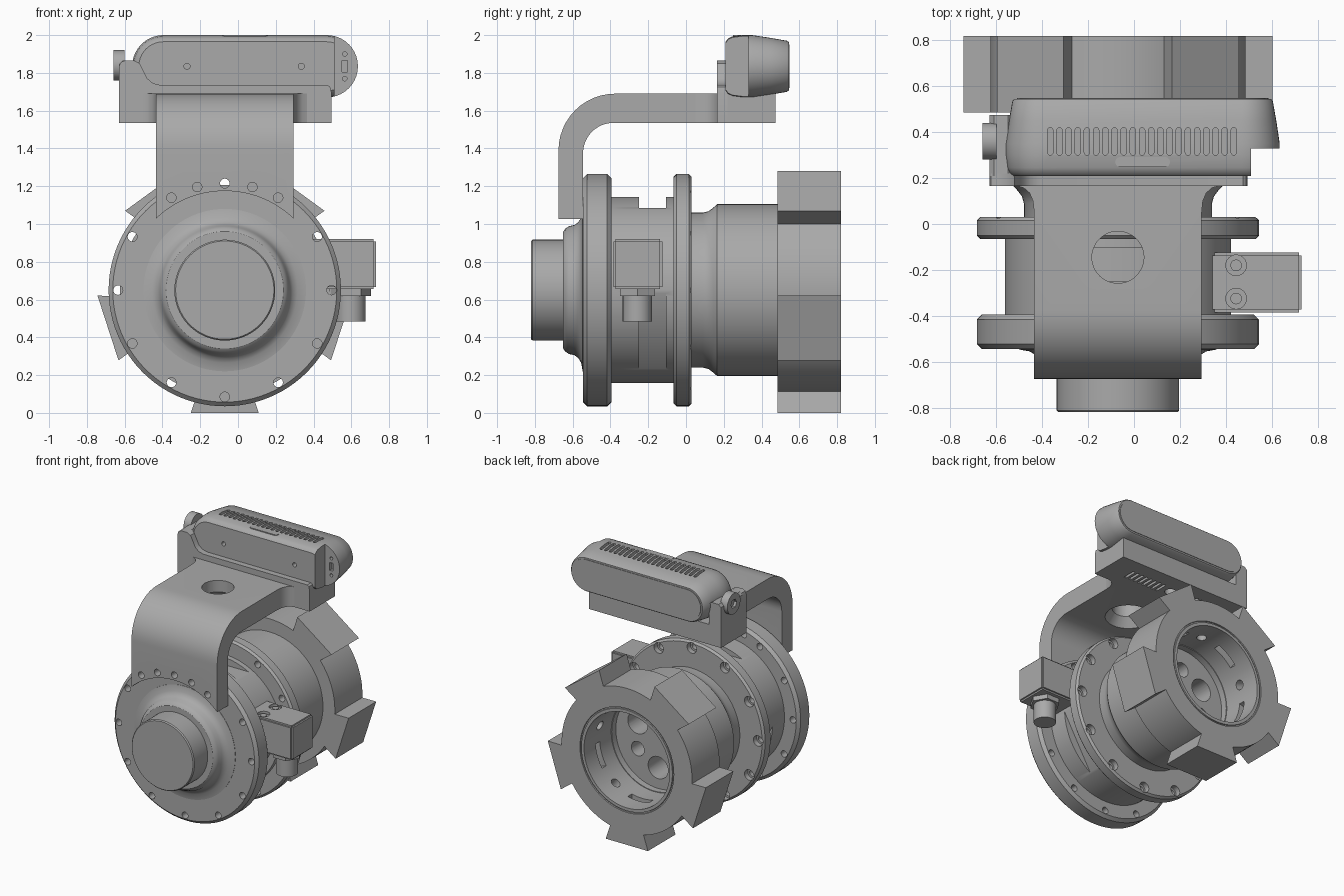
import bpy, bmesh, math
from mathutils import Matrix, Vector

cube = bpy.data.objects.get("Cube")
if cube:
    bpy.data.objects.remove(cube, do_unlink=True)

AX, AZ = -0.07, 0.65            # main axis, running along y
CENTRE = Vector((AX, 0, AZ))
parts = []

grey = bpy.data.materials.new("mid grey")
grey.use_nodes = True
grey.diffuse_color = (0.4, 0.4, 0.4, 1)
grey.node_tree.nodes["Principled BSDF"].inputs["Base Color"].default_value = (0.4, 0.4, 0.4, 1)


def polar(r, deg):
    a = math.radians(deg)
    return AX + r * math.cos(a), AZ + r * math.sin(a)


def make(name, bm, helper=False):
    bmesh.ops.recalc_face_normals(bm, faces=bm.faces)
    me = bpy.data.meshes.new(name)
    bm.to_mesh(me)
    bm.free()
    ob = bpy.data.objects.new(name, me)
    bpy.context.collection.objects.link(ob)
    ob.hide_render = helper
    if not helper:
        me.materials.append(grey)
        parts.append(ob)
    return ob


def cut(ob, bm):
    cutter = make("cutter", bm, helper=True)
    mod = ob.modifiers.new("cut", 'BOOLEAN')
    mod.operation, mod.solver, mod.object = 'DIFFERENCE', 'EXACT', cutter
    bpy.context.view_layer.update()
    dg = bpy.context.evaluated_depsgraph_get()
    me = bpy.data.meshes.new_from_object(ob.evaluated_get(dg))
    ob.modifiers.clear()
    ob.data = me
    bpy.data.objects.remove(cutter, do_unlink=True)


def prism(bm, pts, axis, lo, hi):
    # outline pts in the plane across the axis, extruded from lo to hi
    place = [lambda a, b, t: (t, a, b), lambda a, b, t: (a, t, b), lambda a, b, t: (a, b, t)][axis]
    ends = [[bm.verts.new(place(a, b, t)) for a, b in pts] for t in (lo, hi)]
    for ring in ends:
        bm.faces.new(ring)
    for i in range(len(pts)):
        j = (i + 1) % len(pts)
        bm.faces.new((ends[0][i], ends[0][j], ends[1][j], ends[1][i]))
    return ends[0] + ends[1]


def box(bm, x0, x1, y0, y1, z0, z1):
    return prism(bm, [(x0, y0), (x1, y0), (x1, y1), (x0, y1)], 2, z0, z1)


def disc(bm, a, b, r, axis, lo, hi, n=24):
    pts = [(a + r * math.cos(i * math.tau / n), b + r * math.sin(i * math.tau / n)) for i in range(n)]
    return prism(bm, pts, axis, lo, hi)


def turn(bm, verts, deg):
    bmesh.ops.rotate(bm, verts=verts, cent=CENTRE, matrix=Matrix.Rotation(math.radians(deg), 3, 'Y'))


def stadium(a0, a1, b, r, n=20):
    # capsule outline with its long direction along a
    out = []
    for c, start in ((a1, -90), (a0, 90)):
        for i in range(n + 1):
            t = math.radians(start + 180 * i / n)
            out.append((c + r * math.cos(t), b + r * math.sin(t)))
    return out


def lathe(name, profile, steps=96):
    bm = bmesh.new()
    vs = [bm.verts.new((AX, y, AZ + r)) for y, r in profile]
    es = [bm.edges.new(p) for p in zip(vs, vs[1:])]
    if profile[0][1] > 0:
        es.append(bm.edges.new((vs[-1], vs[0])))
    bmesh.ops.spin(bm, geom=vs + es, cent=CENTRE, axis=(0, 1, 0), angle=math.tau, steps=steps, use_merge=True)
    bmesh.ops.remove_doubles(bm, verts=bm.verts, dist=1e-5)
    return make(name, bm)


def flange(name, y0, y1, c):
    r = 0.615
    return lathe(name, [(y0, 0), (y0, r - c), (y0 + c, r), (y1 - c, r), (y1, r - c), (y1, 0)])


def bolt_holes(angles, r, lo, hi):
    bm = bmesh.new()
    for a in angles:
        disc(bm, *polar(0.565, a), r, 1, lo, hi)
    return bm


# Turned housing
lathe("nose_cap", [(-.64, 0), (-.64, .267), (-.812, .267), (-.82, .26), (-.82, 0)])
lathe("front_hub", [(-.65, 0), (-.65, .31), (-.64, .325), (-.62, .338), (-.59, .345), (-.57, .36),
                    (-.555, .385), (-.547, .43), (-.53, .43), (-.53, 0)])
clock = range(0, 360, 30)
front = flange("front_flange", -.545, -.395, .022)
cut(front, bolt_holes(list(clock) + [75, 105], .025, -.6, -.35))
rear = flange("rear_flange", -.065, .03, .015)
cut(rear, bolt_holes(clock, .025, -.1, .1))
cut(rear, bolt_holes(clock, .04, -.01, .1))

body = lathe("main_body", [(-.4, 0), (-.4, .493), (-.06, .493), (-.06, 0)])
bm = bmesh.new()
for k in range(3):
    turn(bm, box(bm, AX - .3, AX + .3, -.25, -.105, AZ + .435, AZ + .7), 120 * k)
cut(body, bm)

# Rear sleeve with a drilled floor
sleeve = lathe("rear_sleeve", [(0, 0), (0, .41), (.09, .41), (.12, .418), (.145, .437), (.165, .455),
                               (.49, .455), (.49, .36), (.44, .36), (.44, 0)])
bm = bmesh.new()
for k in range(3):
    for r, a in ((.085, 30), (.055, 90)):
        disc(bm, *polar(.2, a + 120 * k), r, 1, .25, .6, 32)
cut(sleeve, bm)

# Toothed end ring
ring = lathe("toothed_ring", [(.485, .365), (.485, .556), (.82, .556), (.82, .4), (.812, .398),
                              (.812, .39), (.82, .388), (.82, .365)])
bm = bmesh.new()
for k in range(5):
    turn(bm, disc(bm, AX, .65, .035, 2, AZ + .3, AZ + .45), 72 * k)
    turn(bm, box(bm, AX - .09, AX + .09, .63, .68, AZ + .3, AZ + .42), 72 * k + 36)
cut(ring, bm)
for k in range(5):
    bm = bmesh.new()
    tooth = prism(bm, [(AX - .18, 0), (AX + .18, 0), (AX + .14, .12), (AX - .14, .12)], 1, .485, .82)
    turn(bm, tooth, 72 * k)
    make("tooth_%d" % (k + 1), bm)

# Bent bracket arm, trimmed round the hub
bends = [math.radians(180 - 7.5 * i) for i in range(13)]
outer = [(-.375 + .3 * math.cos(t), 1.39 + .3 * math.sin(t)) for t in bends]
inner = [(-.385 + .16 * math.cos(t), 1.375 + .16 * math.sin(t)) for t in reversed(bends)]
bm = bmesh.new()
prism(bm, [(-.675, 1.0)] + outer + [(.18, 1.69), (.18, 1.535)] + inner + [(-.545, 1.0)], 0, -.435, .295)
arm = make("bracket_arm", bm)
bm = bolt_holes([60, 75, 90, 105, 120], .025, -.8, -.5)
disc(bm, AX, AZ, .525, 1, -.8, -.5, 96)
disc(bm, AX, -.145, .113, 2, 1.4, 1.8, 48)
cut(arm, bm)
bm = bmesh.new()
bmesh.ops.create_cone(bm, cap_ends=True, segments=48, radius1=.17, radius2=.11, depth=.08,
                      matrix=Matrix.Translation((AX, -.145, 1.565)))
cut(arm, bm)
for name, side in (("left_neck_fillet", 1), ("right_neck_fillet", -1)):
    bm = bmesh.new()
    curve = [(.3, .17), (.365, .05), (.37, .1), (.385, .135), (.41, .157), (.45, .17)]
    prism(bm, [(AX + side * a, b) for a, b in curve], 2, 1.535, 1.69)
    make(name, bm)

# Sensor cradle
bm = bmesh.new()
prism(bm, [(-.63, 1.535), (.495, 1.535), (.495, 1.695), (.488, 1.725), (.475, 1.735), (-.41, 1.735),
           (-.45, 1.745), (-.48, 1.77), (-.5, 1.81), (-.52, 1.85), (-.55, 1.865), (-.6, 1.865),
           (-.622, 1.855), (-.63, 1.835)], 1, .165, .22)
make("cradle_lip", bm)
bm = bmesh.new()
box(bm, -.63, .495, .21, .475, 1.535, 1.69)
base = make("cradle_base", bm)
bm = bmesh.new()
for i in range(8):
    for side in (-1, 1):
        x = AX + side * (.09 + .04 * i)
        box(bm, x - .01, x + .01, .26, .36, 1.5, 1.56)
disc(bm, AX, .31, .04, 2, 1.5, 1.58)
cut(base, bm)
bm = bmesh.new()
prism(bm, [(-.63, 1.6), (-.53, 1.6), (-.53, 1.85), (-.55, 1.865), (-.61, 1.865), (-.63, 1.845)], 1, .21, .475)
make("cradle_tower", bm)
bm = bmesh.new()
disc(bm, .36, 1.84, .08, 0, -.66, -.6, 40)
bmesh.ops.bevel(bm, geom=[e for e in bm.edges if len(e.link_faces[0].verts) + len(e.link_faces[1].verts) > 8],
                offset=.012, segments=2, affect='EDGES')
knob = make("clamp_knob", bm)
bm = bmesh.new()
disc(bm, .36, 1.84, .035, 0, -.7, -.64, 6)
cut(knob, bm)

# Sensor body lofted from capsule sections
bm = bmesh.new()
loops = []
for y, d in ((.21, .035), (.222, .018), (.245, .007), (.3, 0), (.35, 0), (.45, .015), (.535, .03), (.545, .038)):
    loops.append([bm.verts.new((a, y, b)) for a, b in stadium(-.395, .47, 1.835, .165 - d)])
for p, q in zip(loops, loops[1:]):
    for i in range(len(p)):
        j = (i + 1) % len(p)
        bm.faces.new((p[i], p[j], q[j], q[i]))
bm.faces.new(loops[0])
bm.faces.new(loops[-1])
sensor = make("sensor_body", bm)
bm = bmesh.new()
box(bm, .51, .9, .1, .33, 1.5, 2.2)
for i in range(21):
    x = -.365 + .04 * i
    prism(bm, [(b, a) for a, b in stadium(.312, .408, x, .012, 6)], 2, 1.94, 2.1)
for x in (-.27, .335):
    disc(bm, x, 1.835, .016, 1, .15, .25)
cut(sensor, bm)
bm = bmesh.new()
for z in (1.77, 1.9):
    disc(bm, .565, z, .012, 1, .3, .36)
box(bm, .55, .58, .3, .36, 1.805, 1.865)
cut(sensor, bm)
bm = bmesh.new()
prism(bm, stadium(-.395, .47, 1.835, .115), 1, .54, .549)
make("sensor_window", bm)
bm = bmesh.new()
prism(bm, stadium(-.06, .135, .27, .022, 8), 2, 1.97, 2.0)
make("sensor_top_tab", bm)

# Side connector
bm = bmesh.new()
box(bm, .33, .73, -.385, -.125, .655, .92)
bmesh.ops.bevel(bm, geom=bm.edges[:], offset=.012, segments=2, affect='EDGES')
plug = make("connector_box", bm)
bm = bmesh.new()
for y in (-.325, -.18):
    disc(bm, .445, y, .045, 2, .9, 1.0)
cut(plug, bm)
for y, name in ((-.325, "front_connector_screw"), (-.18, "rear_connector_screw")):
    bm = bmesh.new()
    disc(bm, .445, y, .025, 2, .88, .912)
    make(name, bm)
for name, r, lo, hi, n in (("connector_nut", .107, .62, .66, 6), ("connector_plug", .078, .485, .63, 32)):
    bm = bmesh.new()
    disc(bm, .597, -.257, r, 2, lo, hi, n)
    make(name, bm)

# Smooth curved surfaces, keep edges sharp
bpy.ops.object.select_all(action='DESELECT')
for ob in parts:
    ob.select_set(True)
bpy.context.view_layer.objects.active = parts[0]
bpy.ops.object.shade_smooth_by_angle(angle=math.radians(30))
